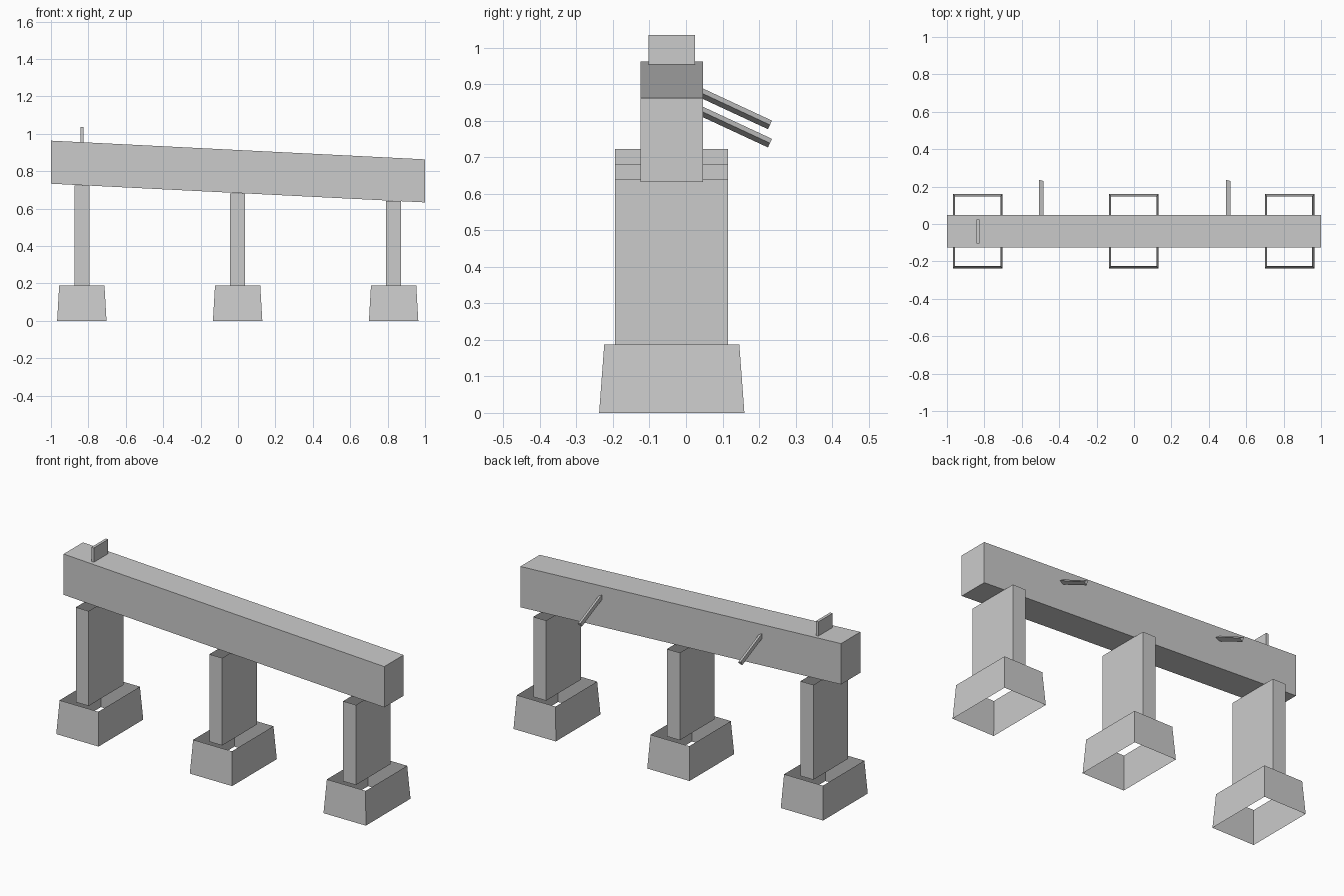
import bpy, bmesh
from mathutils import Vector

if "Cube" in bpy.data.objects:
    bpy.data.objects.remove(bpy.data.objects["Cube"])

YC = -0.039      # centre line of the bridge in y
SLOPE = -0.05    # fall of the beam along x


def prism(name, cx, cy, z0, z1, bottom, top, slope=0.0, capped=True):
    """Four-sided block with half sizes at bottom and top; optionally sheared along x."""
    bm = bmesh.new()
    rings = []
    for z, (hx, hy) in ((z0, bottom), (z1, top)):
        rings.append([bm.verts.new((cx + sx * hx, cy + sy * hy, z + slope * (cx + sx * hx)))
                      for sx, sy in ((-1, -1), (1, -1), (1, 1), (-1, 1))])
    lo, hi = rings
    for i in range(4):
        j = (i + 1) % 4
        bm.faces.new((lo[i], lo[j], hi[j], hi[i]))
    if capped:
        bm.faces.new(lo[::-1])
        bm.faces.new(hi)
    mesh = bpy.data.meshes.new(name)
    bm.to_mesh(mesh)
    bm.free()
    ob = bpy.data.objects.new(name, mesh)
    bpy.context.collection.objects.link(ob)
    return ob


# sloping main beam
prism("beam", 0, YC, 0.683, 0.913, (1, 0.086), (1, 0.086), SLOPE)

# upright plate on the high end of the beam
prism("end_plate", -0.835, YC, 0.95, 1.035, (0.008, 0.064), (0.008, 0.064))

# open-ended piers on open tapered footings
for side, x in (("left", -0.835), ("middle", -0.002), ("right", 0.832)):
    prism(side + "_pier", x, YC - 0.001, 0.188, 0.681 + SLOPE * x,
          (0.04, 0.155), (0.04, 0.155), capped=False)
    prism(side + "_footing", x, YC, 0, 0.188,
          (0.132, 0.199), (0.121, 0.185), capped=False)

# three-sided rods slanting down from the back of the beam
for side, x in (("left", -0.5), ("right", 0.5)):
    dz = SLOPE * (x + 0.5)
    start = Vector((x, 0.03, 0.882 + dz))
    end = Vector((x, 0.23, 0.789 + dz))
    axis = (end - start).normalized()
    up = Vector((1, 0, 0)).cross(axis)
    bm = bmesh.new()
    rings = [[bm.verts.new(p + Vector((1, 0, 0)) * 0.015 * c + up * 0.015 * s)
              for c, s in ((1, 0), (-0.5, 0.866), (-0.5, -0.866))] for p in (start, end)]
    for i in range(3):
        j = (i + 1) % 3
        bm.faces.new((rings[0][i], rings[0][j], rings[1][j], rings[1][i]))
    bm.faces.new(rings[0])
    bm.faces.new(rings[1])
    bmesh.ops.recalc_face_normals(bm, faces=bm.faces)
    mesh = bpy.data.meshes.new(side + "_rod")
    bm.to_mesh(mesh)
    bm.free()
    bpy.context.collection.objects.link(bpy.data.objects.new(side + "_rod", mesh))
